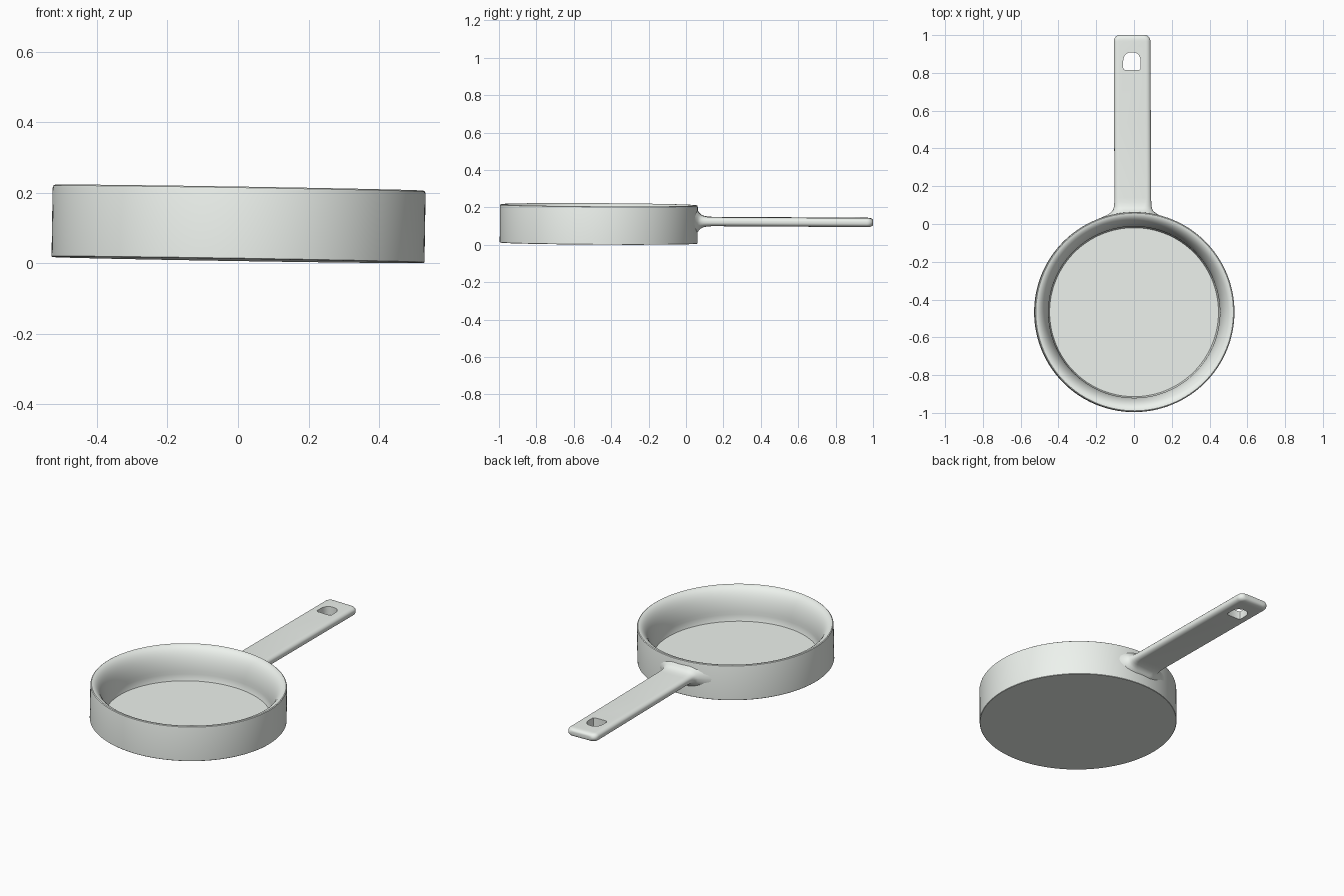
import bpy, bmesh, math
from mathutils import Matrix

if "Cube" in bpy.data.objects:
    bpy.data.objects.remove(bpy.data.objects["Cube"])

# Whole pan is very slightly tilted; local origin = centre of pan base
PAN = (Matrix.Translation((0, -0.467, 0.009))
       @ Matrix.Rotation(-0.006, 4, 'X') @ Matrix.Rotation(0.016, 4, 'Y'))

# Pale metal shared by both parts
METAL = bpy.data.materials.new("pale_metal")
METAL.diffuse_color = (0.85, 0.89, 0.85, 1)
METAL.use_nodes = True
METAL.node_tree.nodes["Principled BSDF"].inputs["Base Color"].default_value = METAL.diffuse_color


def make_object(name, bm, matrix):
    bmesh.ops.recalc_face_normals(bm, faces=bm.faces[:])
    mesh = bpy.data.meshes.new(name)
    bm.to_mesh(mesh)
    bm.free()
    mesh.materials.append(METAL)
    ob = bpy.data.objects.new(name, mesh)
    bpy.context.collection.objects.link(ob)
    ob.matrix_world = matrix
    return ob


def loft(rings):
    """Skin closed rings of points and cap both ends."""
    bm = bmesh.new()
    loops = [[bm.verts.new(p) for p in ring] for ring in rings]
    n = len(loops[0])
    for a, b in zip(loops, loops[1:]):
        for i in range(n):
            j = (i + 1) % n
            bm.faces.new((a[i], a[j], b[j], b[i]))
    bm.faces.new(loops[0])
    bm.faces.new(loops[-1])
    return bm


def smooth(ob, angle):
    bpy.ops.object.select_all(action='DESELECT')
    ob.select_set(True)
    bpy.context.view_layer.objects.active = ob
    bpy.ops.object.shade_smooth_by_angle(angle=math.radians(angle))


# Pan body: straight outer wall, rounded rim, inner wall rolling down to the floor
profile = [(0.527, 0), (0.529, 0.002), (0.529, 0.196), (0.5275, 0.202), (0.523, 0.205)]
for i in range(1, 13):
    t = math.radians(90 * i / 12)
    profile.append((0.523 - 0.070 * math.sin(t), 0.055 + 0.150 * math.cos(t)))
profile += [(0.452, 0.035), (0.447, 0.018)]
SEG = 128
body = make_object("pan_body", loft([
    [(r * math.cos(math.tau * k / SEG), r * math.sin(math.tau * k / SEG), z)
     for k in range(SEG)] for r, z in profile]), PAN)
smooth(body, 35)


# Handle: rounded-rectangle sections, elliptical where they flare into the wall
def section(y, hw, hh, rx, rz):
    rx, rz = min(rx, hw * 0.95), min(rz, hh * 0.95)
    pts = []
    for q, (sx, sz) in enumerate(((1, 1), (-1, 1), (-1, -1), (1, -1))):
        for k in range(7):
            a = math.radians(90 * q + 15 * k)
            pts.append((sx * (hw - rx) + rx * math.cos(a), y,
                        sz * (hh - rz) + rz * math.sin(a)))
    return pts


W, H, RX, RZ = 0.097, 0.024, 0.026, 0.020
stations = [(0.496, 0.180, 0.070, 0.12, 0.07), (0.508, 0.150, 0.068, 0.11, 0.066),
            (0.519, 0.128, 0.065, 0.095, 0.063), (0.529, 0.115, 0.058, 0.08, 0.056),
            (0.536, 0.108, 0.047, 0.065, 0.045), (0.546, 0.103, 0.037, 0.05, 0.034),
            (0.560, 0.0995, 0.030, 0.038, 0.026), (0.580, 0.098, 0.026, 0.030, 0.022)]
stations += [(y, W, H, RX, RZ) for y in (0.605, 1.0, 1.432)]
for i in range(1, 9):
    t = math.radians(90 * i / 8)
    s = 1 - math.cos(t)
    stations.append((1.432 + 0.035 * math.sin(t), W - 0.030 * s, H - 0.017 * s ** 1.3, RX, RZ))
HANDLE = PAN @ Matrix.Translation((-0.006, 0, 0.119)) @ Matrix.Rotation(0.004, 4, 'Z')
handle = make_object("handle", loft([section(*s) for s in stations]), HANDLE)

# Hanging hole: arched opening with softened lower corners
outline = [(0.036, 0.815), (0.044, 0.819), (0.0465, 0.828)]
for i in range(0, 17):
    t = math.pi * i / 16
    c, s = math.cos(t), math.sin(t)
    outline.append((math.copysign(abs(c) ** 0.8, c) * 0.0465, 0.852 + 0.057 * abs(s) ** 0.8))
outline += [(-0.0465, 0.828), (-0.044, 0.819), (-0.036, 0.815)]
cutter = make_object("hole_cutter", loft([
    [(x - 0.011, y, z) for x, y in outline] for z in (0, 0.3)]), Matrix.Identity(4))
cutter.hide_render = True

bpy.context.view_layer.update()
bpy.context.view_layer.objects.active = handle
cut = handle.modifiers.new("hanging_hole", 'BOOLEAN')
cut.operation = 'DIFFERENCE'
cut.solver = 'EXACT'
cut.object = cutter
bpy.ops.object.modifier_apply(modifier=cut.name)
bpy.data.objects.remove(cutter)
smooth(handle, 40)
